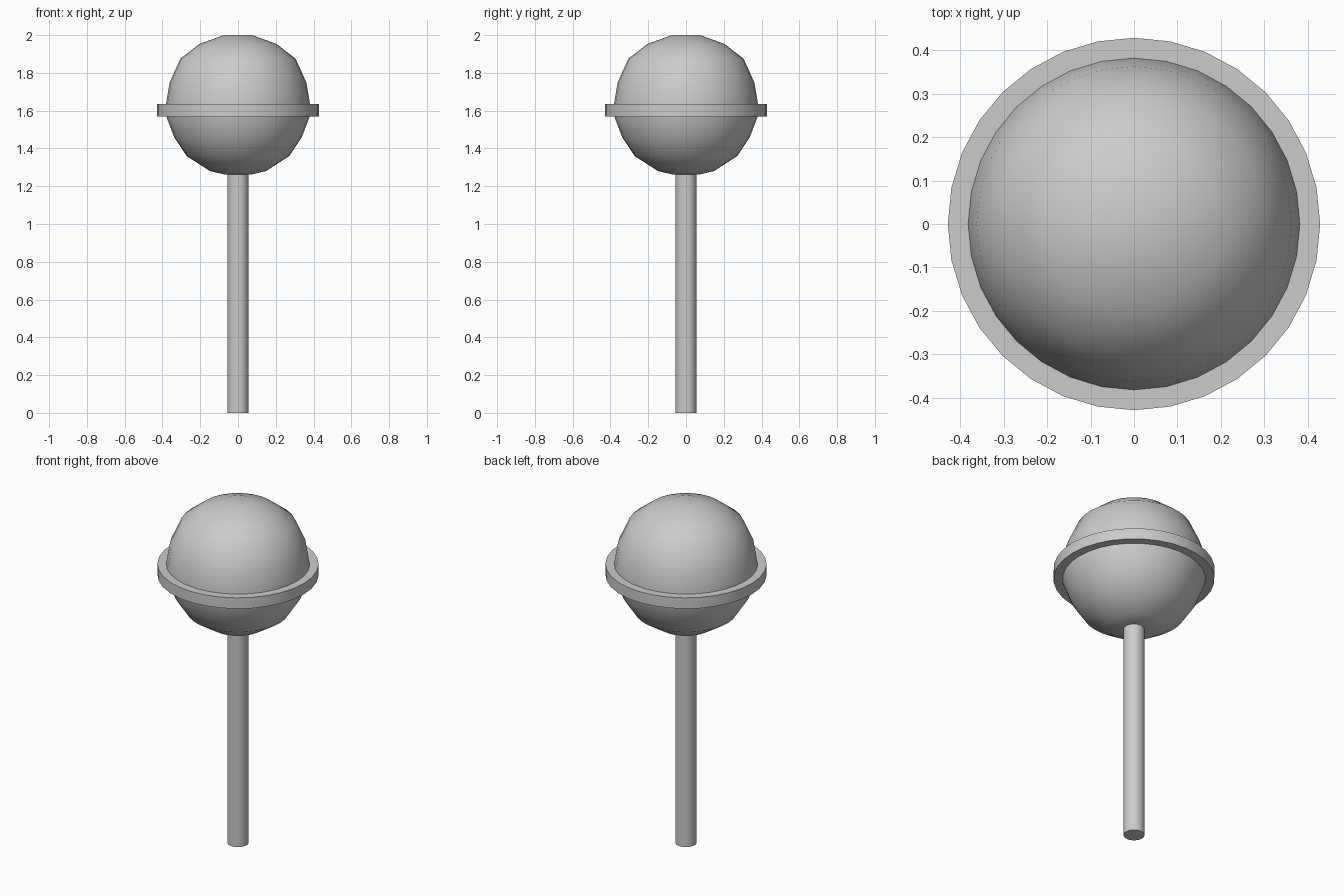
import bpy
import bmesh
import math

cube = bpy.data.objects.get("Cube")
if cube:
    bpy.data.objects.remove(cube, do_unlink=True)

SIDES = 32

grey = bpy.data.materials.new("plain_grey")
grey.use_nodes = True
colour = (0.6, 0.6, 0.6, 1)
grey.diffuse_color = colour
grey.node_tree.nodes["Principled BSDF"].inputs["Base Color"].default_value = colour


def lathe(name, profile, closed=False, angle=35):
    """Spin a (radius, height) profile, listed bottom to top, around z."""
    bm = bmesh.new()
    rings = []
    for r, z in profile:
        rings.append([bm.verts.new((r * math.cos(a), r * math.sin(a), z))
                      for a in (2 * math.pi * i / SIDES for i in range(SIDES))])
    pairs = list(zip(rings, rings[1:]))
    if closed:
        pairs.append((rings[-1], rings[0]))
    else:
        bm.faces.new(rings[0][::-1])
        bm.faces.new(rings[-1])
    for low, high in pairs:
        for i in range(SIDES):
            j = (i + 1) % SIDES
            bm.faces.new((low[i], low[j], high[j], high[i]))
    bmesh.ops.recalc_face_normals(bm, faces=bm.faces[:])
    mesh = bpy.data.meshes.new(name)
    bm.to_mesh(mesh)
    bm.free()
    mesh.materials.append(grey)
    obj = bpy.data.objects.new(name, mesh)
    bpy.context.collection.objects.link(obj)
    bpy.ops.object.select_all(action="DESELECT")
    obj.select_set(True)
    bpy.context.view_layer.objects.active = obj
    bpy.ops.object.shade_smooth_by_angle(angle=math.radians(angle))
    return obj


# Round candy head, slightly taller above the band than below
lathe("candy_ball", [
    (0.07, 1.262), (0.148, 1.28), (0.272, 1.36), (0.338, 1.46), (0.38, 1.57),
    (0.382, 1.63), (0.362, 1.75), (0.305, 1.875), (0.205, 1.953), (0.075, 2.0),
])

# Flat band around the middle of the head
lathe("candy_band", [(0.36, 1.57), (0.428, 1.57), (0.428, 1.634), (0.36, 1.634)],
      closed=True)

# Straight stick, ending inside the head
lathe("stick", [(0.056, 0.0), (0.056, 1.3)])
